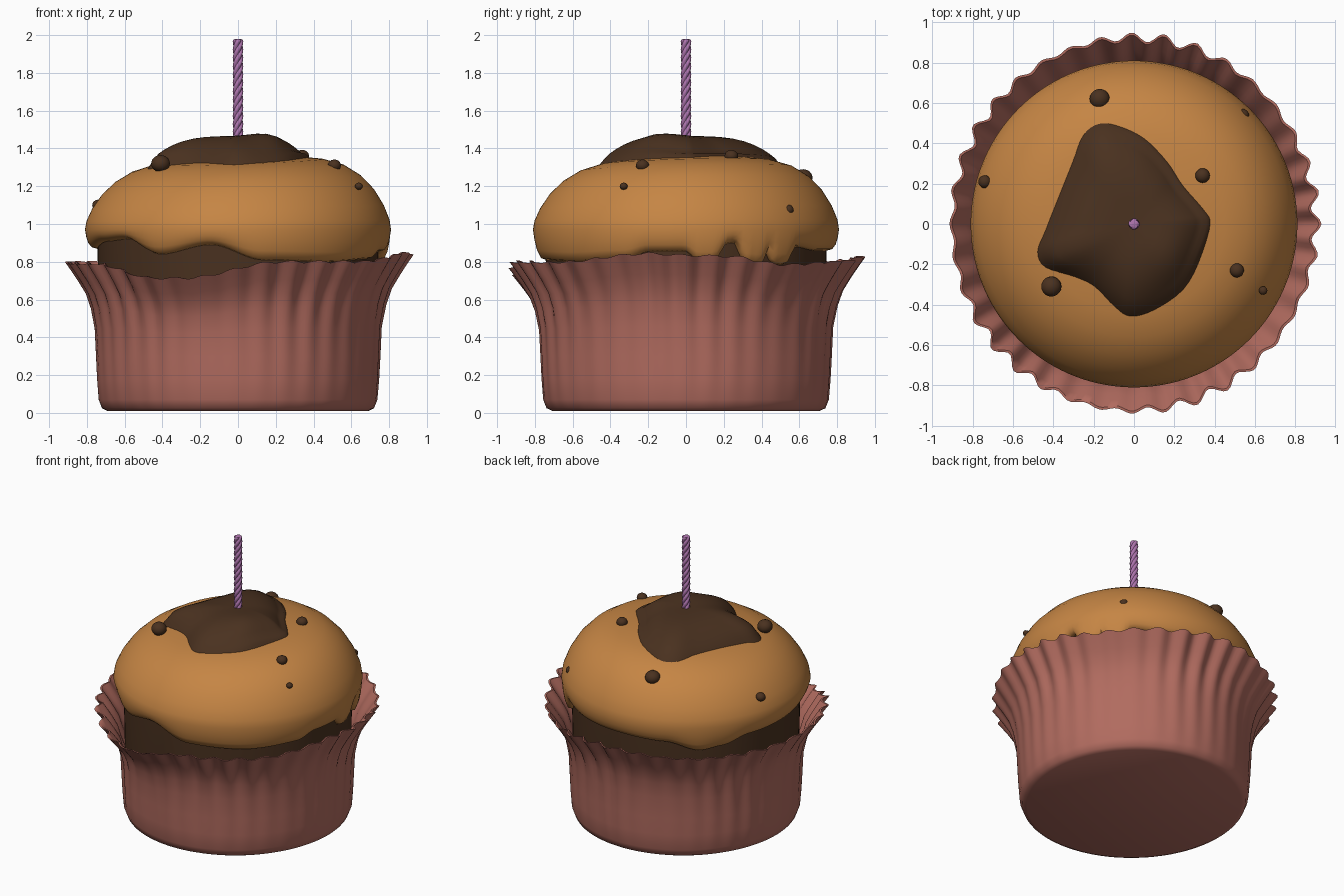
import bpy, bmesh, math
from mathutils import Vector

if "Cube" in bpy.data.objects:
    bpy.data.objects.remove(bpy.data.objects["Cube"])


def material(name, rgb):
    m = bpy.data.materials.new(name)
    m.diffuse_color = (*rgb, 1)
    m.use_nodes = True
    m.node_tree.nodes["Principled BSDF"].inputs["Base Color"].default_value = m.diffuse_color
    return m


PINK = material("dusty pink paper", (0.44, 0.148, 0.115))
CARAMEL = material("caramel icing", (0.56, 0.235, 0.058))
CHOC = material("dark chocolate", (0.068, 0.031, 0.014))
PURPLE = material("purple wax", (0.42, 0.175, 0.42))


def finish(name, bm, mat, angle=40):
    bmesh.ops.recalc_face_normals(bm, faces=bm.faces)
    me = bpy.data.meshes.new(name)
    bm.to_mesh(me)
    bm.free()
    me.materials.append(mat)
    me.shade_smooth()
    me.set_sharp_from_angle(angle=math.radians(angle))
    ob = bpy.data.objects.new(name, me)
    bpy.context.collection.objects.link(ob)
    return ob


def loft(name, rings, mat, caps=(True, True), angle=40):
    """Bridge closed rings of points with quads."""
    bm = bmesh.new()
    rows = [[bm.verts.new(p) for p in r] for r in rings]
    n = len(rows[0])
    for a, b in zip(rows, rows[1:]):
        for i in range(n):
            j = (i + 1) % n
            bm.faces.new((a[i], a[j], b[j], b[i]))
    if caps[0]:
        bm.faces.new(rows[0])
    if caps[1]:
        bm.faces.new(rows[-1])
    return finish(name, bm, mat, angle)


def ease(table, deg):
    """Periodic smooth interpolation of (degree, value) pairs."""
    deg %= 360
    t = table + [(table[0][0] + 360, table[0][1])]
    for (a, u), (b, v) in zip(t, t[1:]):
        if a <= deg <= b:
            f = (deg - a) / (b - a)
            return u + (v - u) * (f * f * (3 - 2 * f))
    return table[0][1]


# paper wrapper: pleated flaring cup with an uneven rim
RIM = [(0, .835), (13, .83), (34, .785), (60, .80), (90, .825), (135, .80), (180, .795),
       (215, .79), (241, .715), (252, .715), (284, .80), (315, .80), (348, .845)]
CUP = [(.69, .01), (.72, .025), (.737, .07), (.745, .18), (.75, .3), (.757, .45),
       (.775, .56), (.80, .64), (.84, .71), (.875, .765), (.905, .81)]


def cup_ring(r, z, n=288):
    pts = []
    for i in range(n):
        a = 2 * math.pi * i / n
        h = ease(RIM, math.degrees(a))
        flare = max(0, (z - .45) / .36)
        amp = .003 * min(1, z / .3) + .014 * flare
        wob = 1 + .5 * math.sin(5 * a + 1)
        rr = r + amp * wob * math.cos(36 * a + .5 * math.sin(3 * a))
        zz = z if z < .3 else .3 + (z - .3) * (h - .3) / .51
        zz += .006 * flare * math.cos(36 * a + 1.2)
        pts.append((rr * math.cos(a), 1.025 * rr * math.sin(a), zz))
    return pts


rings = [cup_ring(r, z) for r, z in CUP]
rings += [cup_ring(r - .012, z) for r, z in reversed(CUP[6:])]
rings.append(cup_ring(.72, .45))
loft("paper_wrapper", rings, PINK, (True, False), 50)


def circle(r, z, n=96):
    return [(r * math.cos(2 * math.pi * i / n), r * math.sin(2 * math.pi * i / n), z) for i in range(n)]


# chocolate cake body inside the wrapper
loft("cake_body", [circle(.70, .04), circle(.735, .4), circle(.745, .94), circle(.70, .97)], CHOC)

# caramel dome with a wavy, dripping lower edge
EDGE = [(0, .855), (5, .80), (11, .80), (17, .90), (20, .90), (24, .79), (31, .78), (34, .86),
        (37, .79), (43, .785), (49, .88), (65, .86), (90, .86), (115, .85), (132, .79), (142, .81),
        (157, .86), (180, .87), (205, .91), (220, .92), (237, .84), (259, .89), (280, .81),
        (310, .80), (335, .815), (345, .855)]
DOME = [(.81, .97), (.802, 1.02), (.772, 1.09), (.72, 1.17), (.65, 1.24), (.56, 1.295),
        (.45, 1.328), (.3, 1.347), (.15, 1.355), (.02, 1.36)]


def tilt(x, y, z):
    return z + .04 * (x + .7 * y) * max(0, z - .97) / .39


def dome_z(x, y):
    r = math.hypot(x, y)
    for (a, u), (b, v) in zip(DOME, DOME[1:]):
        if b <= r <= a:
            return tilt(x, y, u + (v - u) * (a - r) / (a - b))
    return DOME[-1][1] if r < .02 else .97


def dome_ring(r, f):
    """f(edge) gives the ring height for the local lower edge."""
    n, pts = 180, []
    for i in range(n):
        a = 2 * math.pi * i / n
        x, y = r * math.cos(a), r * math.sin(a)
        pts.append((x, y, tilt(x, y, f(ease(EDGE, math.degrees(a))))))
    return pts


rings = [dome_ring(.70, lambda e: e + .03), dome_ring(.748, lambda e: e),
         dome_ring(.775, lambda e: e + .008), dome_ring(.793, lambda e: e + .3 * (.97 - e)),
         dome_ring(.803, lambda e: e + .6 * (.97 - e))]
rings += [dome_ring(r, lambda e, z=z: z) for r, z in DOME]
loft("caramel_dome", rings, CARAMEL, (False, True), 60)

# poured chocolate topping with an irregular outline
OUT = [(.39, 0), (.36, .07), (.25, .2), (.17, .32), (.05, .44), (-.08, .50), (-.18, .51),
       (-.26, .45), (-.32, .3), (-.4, .1), (-.45, -.03), (-.49, -.14), (-.45, -.22), (-.3, -.27),
       (-.2, -.32), (-.1, -.42), (-.02, -.47), (.1, -.44), (.25, -.33), (.34, -.15)]
outline = []
for i in range(len(OUT)):
    p0, p1, p2, p3 = (Vector(OUT[(i + k) % len(OUT)]) for k in (-1, 0, 1, 2))
    for s in range(4):
        t = s / 4
        outline.append(.5 * (2 * p1 + (p2 - p0) * t + (2 * p0 - 5 * p1 + 4 * p2 - p3) * t * t
                             + (3 * p1 - p0 - 3 * p2 + p3) * t ** 3))
rings = []
for t in (1, .99, .96, .92, .86, .79, .7, .6, .48, .35, .22, .1, .02):
    ring = []
    for p in outline:
        x, y = p * t
        base = dome_z(x, y) if t > .9 else 1.325
        bump = .03 * math.exp(-((x - .19) ** 2 + (y + .15) ** 2) / .02)
        z = base - .015 + (1.465 - base + .015) * (1 - t ** 3.4) + bump
        ring.append((x, y, z))
    rings.append(ring)
loft("chocolate_topping", rings, CHOC, (False, True), 60)

# chocolate chips pressed into the dome
CHIPS = [(-.17, .62, 1.245, .05), (-.41, -.31, 1.32, .05), (.34, .24, 1.36, .036),
         (.51, -.23, 1.31, .035), (.64, -.33, 1.20, .021), (-.74, .21, 1.10, .032),
         (.54, .54, 1.075, .03)]
for k, (x, y, z, r) in enumerate(CHIPS):
    bm = bmesh.new()
    bmesh.ops.create_icosphere(bm, subdivisions=3, radius=r)
    for v in bm.verts:
        v.co = Vector((v.co.x, v.co.y, v.co.z * .9)) + Vector((x, y, z))
    finish(f"chocolate_chip_{k + 1}", bm, CHOC, 60)


# twisted candle: four ridges wound around the axis
def candle_ring(z, s=1, n=24):
    pts = []
    for i in range(n):
        a = 2 * math.pi * i / n
        r = s * (.021 + .007 * abs(math.sin(2 * a)))
        b = a + (z - 1.42) * 36
        pts.append((r * math.cos(b), r * math.sin(b), z))
    return pts


rings = [candle_ring(1.42 + .55 * i / 80) for i in range(81)]
rings += [candle_ring(1.977, .85), candle_ring(1.98, .5)]
loft("twisted_candle", rings, PURPLE, (True, True), 35)
